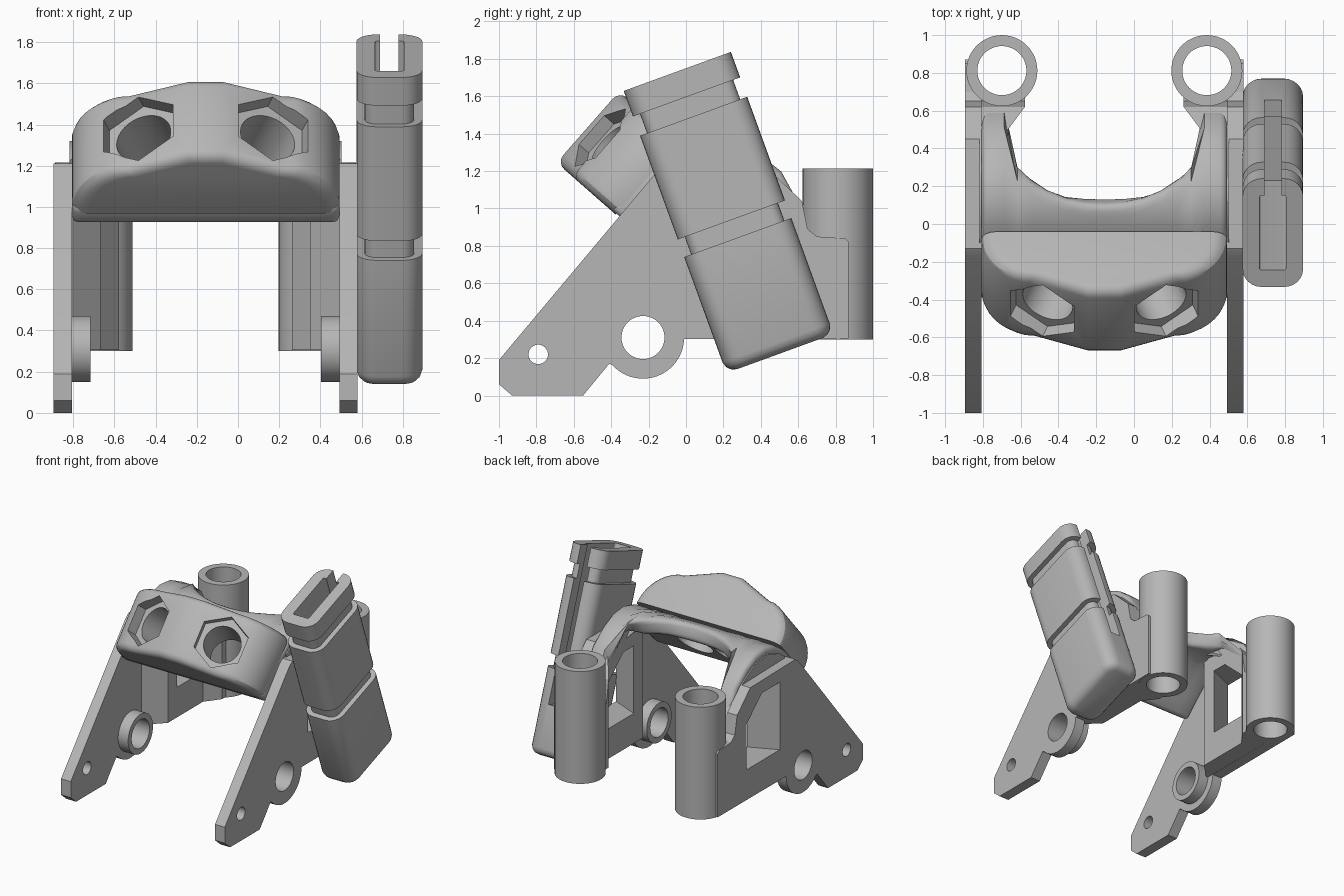
import bpy, bmesh, math
from mathutils import Matrix, Vector

if "Cube" in bpy.data.objects:
    bpy.data.objects.remove(bpy.data.objects["Cube"])

grey = bpy.data.materials.new("plain grey")
grey.use_nodes = True
grey.diffuse_color = (0.47, 0.47, 0.47, 1)
grey.node_tree.nodes["Principled BSDF"].inputs["Base Color"].default_value = (0.47, 0.47, 0.47, 1)

MID = -0.157  # centre plane of the bracket


def frame(origin, x, y, z):
    m = Matrix((x, y, z)).transposed().to_4x4()
    m.translation = origin
    return m


SIDE = frame((0, 0, 0), (0, 1, 0), (0, 0, 1), (1, 0, 0))  # profile in y-z, extruded along x


def add(name, bm, matrix=None, fix=True):
    if matrix:
        bm.transform(matrix)
    if fix:
        bmesh.ops.recalc_face_normals(bm, faces=bm.faces[:])
    mesh = bpy.data.meshes.new(name)
    bm.to_mesh(mesh)
    bm.free()
    ob = bpy.data.objects.new(name, mesh)
    bpy.context.collection.objects.link(ob)
    return ob


def loft(name, rings, matrix=None):
    """Closed solid through rings of equal point count."""
    bm = bmesh.new()
    loops = [[bm.verts.new(p) for p in r] for r in rings]
    n = len(loops[0])
    for a, b in zip(loops, loops[1:]):
        for i in range(n):
            k = (i + 1) % n
            bm.faces.new((a[i], a[k], b[k], b[i]))
    bm.faces.new(loops[0][::-1])
    bm.faces.new(loops[-1])
    return add(name, bm, matrix)


def prism(name, pts, lo, hi, matrix=None):
    return loft(name, [[(x, y, z) for x, y in pts] for z in (lo, hi)], matrix)


def arc(cx, cy, r, start, end, n):
    step = math.radians(end - start) / n
    a0 = math.radians(start)
    return [(cx + r * math.cos(a0 + i * step), cy + r * math.sin(a0 + i * step)) for i in range(n + 1)]


def disc(cx, cy, r, n=48):
    return arc(cx, cy, r, 0, 360, n)[:-1]


def rounded_rect(hx, hy, r):
    pts = []
    for k, (sx, sy) in enumerate(((1, 1), (-1, 1), (-1, -1), (1, -1))):
        pts += arc(sx * (hx - r), sy * (hy - r), r, 90 * k, 90 * k + 90, 6)
    return pts


def finish(ob, cutters=(), angle=32):
    """Cut, bake the modifiers, colour and smooth."""
    for c in cutters:
        c.hide_render = True
        mod = ob.modifiers.new("cut", 'BOOLEAN')
        mod.operation = 'DIFFERENCE'
        mod.solver = 'EXACT'
        mod.object = c
    bpy.context.view_layer.update()
    deps = bpy.context.evaluated_depsgraph_get()
    mesh = bpy.data.meshes.new_from_object(ob.evaluated_get(deps))
    ob.modifiers.clear()
    ob.data = mesh
    mesh.materials.clear()
    mesh.materials.append(grey)
    for p in mesh.polygons:
        p.material_index = 0
    bpy.ops.object.select_all(action='DESELECT')
    ob.select_set(True)
    bpy.context.view_layer.objects.active = ob
    bpy.ops.object.shade_smooth_by_angle(angle=math.radians(angle))


helpers = []


def cutter(*args):
    ob = prism(*args)
    helpers.append(ob)
    return ob


# Side outline of the arch, front to back
ridge = [(-0.4, 1.0), (-0.2, 1.21), (-0.04, 1.33), (0.1, 1.38), (0.28, 1.36),
         (0.45, 1.26), (0.62, 1.08), (0.65, 0.9)]


def ridge_z(y):
    for (y0, z0), (y1, z1) in zip(ridge, ridge[1:]):
        if y <= y1:
            return z0 + (z1 - z0) * (y - y0) / (y1 - y0)
    return ridge[-1][1]


# Side plates, legs, tubes and bosses, one set per side
plate_profile = ([(-1, 0.06), (-0.93, 0), (-0.55, 0), (-0.41, 0.17)]
                 + arc(-0.23, 0.31, 0.22, 222, 358, 18)
                 + [(0.87, 0.305), (0.87, 0.82), (0.85, 0.84), (0.7, 0.85), (0.65, 0.89),
                    (0.62, 1.04), (0.45, 1.2), (-0.13, 1.21), (-0.17, 1.18), (-1, 0.19)])
leg_plan = [(0.66, -0.1), (0.51, 0.05), (0.51, 0.5), (0.42, 0.62), (0.42, 0.8), (0.66, 0.8)]
above = cutter("leg_top_cutter", [(y, z - 0.06) for y, z in ridge]
               + [(0.67, 0.84), (1, 0.84), (1, 2), (-0.4, 2)], -1, 1, SIDE)


def window_ring(x, front):
    return [(front, 0.55, x), (0.5, 0.55, x), (0.5, 0.92, x), (0.3, 1.1, x), (front, 1.1, x)]


for s, side in ((1, "left"), (-1, "right")):
    def at(x):
        return MID + s * x

    bore = cutter("bore_cutter", disc(at(0.5425), 0.812, 0.13), 0, 2)
    opening = loft("window_cutter", [window_ring(at(0.3), 0.26), window_ring(at(0.9), 0)], SIDE)
    helpers.append(opening)
    pivot = cutter("pivot_cutter", disc(-0.23, 0.31, 0.115), at(0.4), at(0.9), SIDE)
    pin = cutter("pin_cutter", disc(-0.79, 0.22, 0.052, 32), at(0.4), at(0.9), SIDE)

    plate = prism(side + "_side_plate", plate_profile, at(0.65), at(0.738), SIDE)
    finish(plate, (bore, opening, pivot, pin))
    boss = prism(side + "_pivot_boss", disc(-0.23, 0.31, 0.16), at(0.56), at(0.66), SIDE)
    finish(boss, (pivot,))
    leg = prism(side + "_leg_block", [(at(x), y) for x, y in leg_plan], 0.305, 1.5)
    finish(leg, (bore, opening, above, pivot))
    tube = prism(side + "_tube", disc(at(0.5425), 0.812, 0.188), 0.3, 1.215)
    finish(tube, (bore,))

# Head: bowed front outline swept along its tilted height, with rounded front edges
tilt = math.radians(41.3)
c, d = math.cos(tilt), math.sin(tilt)
UP = Vector((0, d, c))
HEAD = frame((MID, -0.692, 1.245), (1, 0, 0), (0, c, -d), UP)
DEPTH = 0.42
half = [(0.09, 0), (0.39, 0.11)] + arc(0.35, 0.4, 0.3, -74, 0, 8) + [(0.65, DEPTH)]
outline = half + [(-x, w) for x, w in reversed(half)]


def head_ring(u, inset):
    fx, fw = 1 - 1.5 * inset / 0.65, 1 - inset / DEPTH
    return [(x * fx, DEPTH - (DEPTH - w) * fw, u) for x, w in outline]


R, H = 0.055, 0.51
ends = [(R * (1 - math.sin(a)), R * (1 - math.cos(a))) for a in (math.pi / 8 * k for k in range(5))]
rings = [head_ring(R - i, R - u) for u, i in ends]
rings = [head_ring(u, i) for u, i in ends[::-1]]
rings = [head_ring(u, i) for u, i in reversed([(e[0], e[1]) for e in ends][::-1])][::-1] \
    + [head_ring(H - u, i) for u, i in ends]
head = loft("head", rings, HEAD)

# Hexagonal pockets with round through holes
hex_cuts, hole_cuts = [], []
for s in (1, -1):
    n = (HEAD.to_3x3() @ Vector((s * 0.344, -0.939, 0))).normalized()
    spot = HEAD @ Vector((s * 0.325, 0.09, H / 2))
    m = frame(spot, UP, n.cross(UP), n)
    hex_cuts.append(cutter("hex_cutter", disc(0, 0, 0.205, 6), -0.07, 0.2, m))
    hole_cuts.append(cutter("hole_cutter", disc(0, 0, 0.14), -0.8, 0.2, m))
finish(head, hex_cuts + hole_cuts, 25)

# Arch: curved sheet with a round bay at the back
columns = []
for k in range(-5, 6):
    a = math.radians(50 * k / 5)
    columns.append((0.6 * math.sin(a), 0.7 - 0.6 * math.cos(a)))
columns = [(-0.65, 0.64), (-0.53, 0.64)] + columns + [(0.53, 0.64), (0.65, 0.64)]
ROWS = 8
bm = bmesh.new()
grid = []
for x, back in columns:
    ys = [-0.4 + (back + 0.4) * j / ROWS for j in range(ROWS + 1)]
    grid.append([bm.verts.new((MID + x, y, ridge_z(y))) for y in ys])
for p, q in zip(grid, grid[1:]):
    for j in range(ROWS):
        bm.faces.new((p[j], q[j], q[j + 1], p[j + 1]))
arch = add("arch", bm, fix=False)
thick = arch.modifiers.new("thickness", 'SOLIDIFY')
thick.thickness = 0.13
thick.offset = -1
soft = arch.modifiers.new("round", 'BEVEL')
soft.width = 0.05
soft.segments = 3
soft.limit_method = 'ANGLE'
soft.angle_limit = math.radians(60)
finish(arch, hole_cuts, 45)

# Holder: tilted rounded box with two grooves, a top cavity and a rear slot
HOLD = Matrix.Translation((0.735, 0.222, 0.995)) @ Matrix.Rotation(math.radians(20), 4, 'X')
steps = [(-0.82, 0.06), (-0.81, 0.03), (-0.79, 0.01), (-0.76, 0),
         (-0.16, 0), (-0.16, 0.04), (-0.06, 0.04), (-0.06, 0),
         (0.53, 0), (0.53, 0.04), (0.64, 0.04), (0.64, 0), (0.785, 0)]
rings = [[(x, y, z) for x, y in rounded_rect(0.16 - i, 0.305 - i, 0.1 - i)] for z, i in steps]
holder = loft("holder", rings, HOLD)
cavity = cutter("cavity_cutter", rounded_rect(0.07, 0.21, 0.01), -0.6, 0.9, HOLD)
slot = cutter("slot_cutter", [(-0.045, 0.1), (0.045, 0.1), (0.045, 0.4), (-0.045, 0.4)], -0.43, 0.9, HOLD)
finish(holder, (cavity, slot))

for ob in helpers:
    bpy.data.objects.remove(ob)
